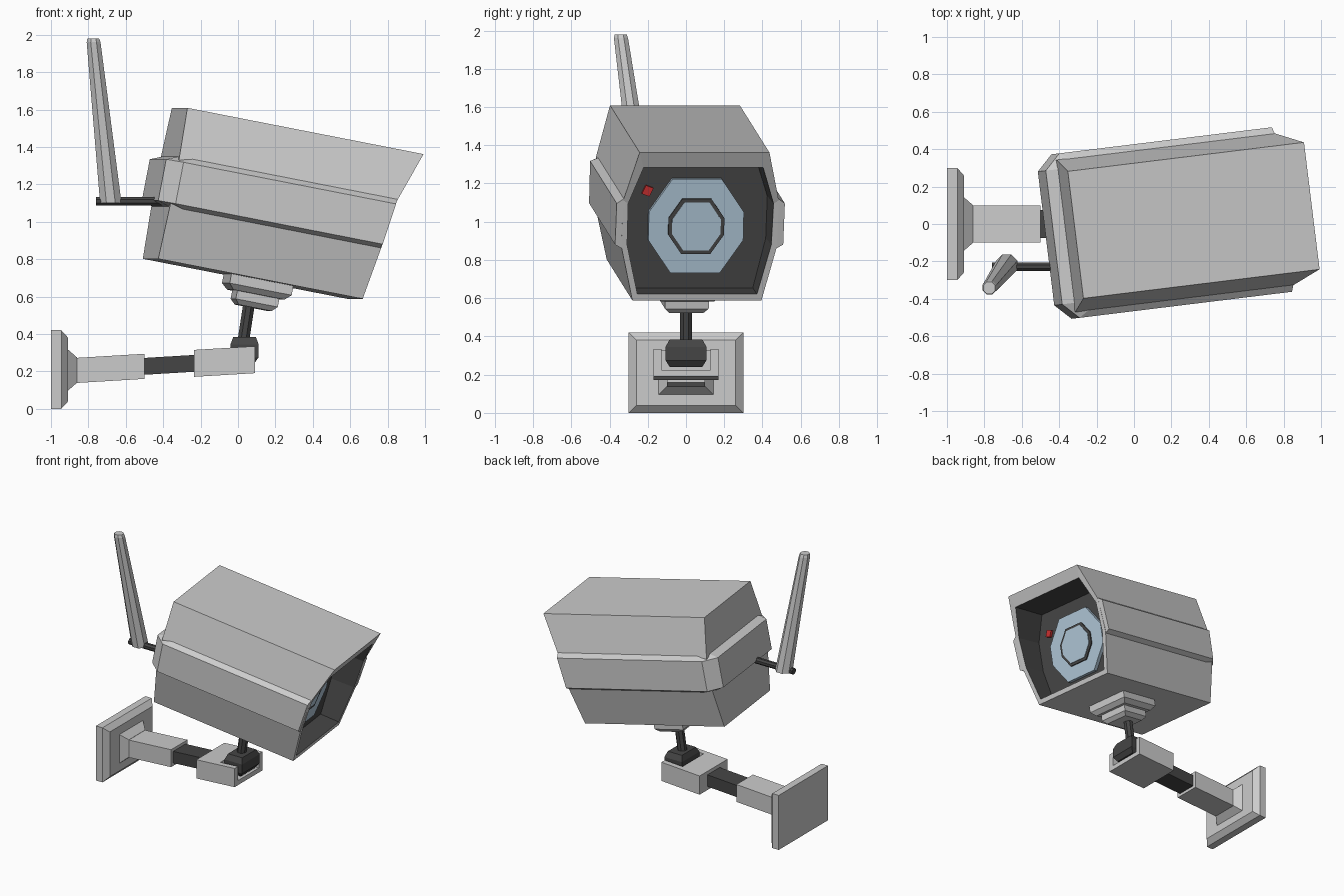
import bpy, bmesh
from math import sin, cos, pi, radians
from mathutils import Matrix, Vector

if "Cube" in bpy.data.objects:
    bpy.data.objects.remove(bpy.data.objects["Cube"])


def material(name, rgb):
    m = bpy.data.materials.new(name)
    m.diffuse_color = (*rgb, 1)
    m.use_nodes = True
    m.node_tree.nodes["Principled BSDF"].inputs["Base Color"].default_value = m.diffuse_color
    return m


GREY = material("grey_casing", (0.62, 0.62, 0.62))
DARK = material("dark_plastic", (0.06, 0.06, 0.06))
BLUE = material("lens_glass", (0.42, 0.55, 0.66))
RED = material("indicator_red", (0.6, 0.03, 0.03))

# camera head frame: local x forward, y sideways, z up
HEAD = (Matrix.Translation((0.16, 0, 1)) @ Matrix.Rotation(radians(7), 4, 'Z')
        @ Matrix.Rotation(radians(11), 4, 'Y'))
WORLD = Matrix.Identity(4)


def loft(name, loops, mats=(GREY,), bands=None, frame=WORLD):
    """Skin a row of equal-length loops, capped at both ends."""
    bm = bmesh.new()
    rows = [[bm.verts.new(frame @ Vector(p)) for p in loop] for loop in loops]
    n = len(rows[0])
    for i in range(len(rows) - 1):
        for j in range(n):
            k = (j + 1) % n
            f = bm.faces.new((rows[i][j], rows[i][k], rows[i + 1][k], rows[i + 1][j]))
            f.material_index = bands[i] if bands else 0
    bm.faces.new(rows[0][::-1])
    bm.faces.new(rows[-1]).material_index = bands[-1] if bands else 0
    bmesh.ops.recalc_face_normals(bm, faces=bm.faces)
    me = bpy.data.meshes.new(name)
    bm.to_mesh(me)
    bm.free()
    for m in mats:
        me.materials.append(m)
    ob = bpy.data.objects.new(name, me)
    bpy.context.collection.objects.link(ob)
    return ob


def rect_x(x, z, hy, hz):
    return [(x, -hy, z - hz), (x, hy, z - hz), (x, hy, z + hz), (x, -hy, z + hz)]


def rect_z(z, x, hx, hy):
    return [(x - hx, -hy, z), (x + hx, -hy, z), (x + hx, hy, z), (x - hx, hy, z)]


def ring(c, r, axis='z', n=8):
    pts = []
    for i in range(n):
        a = 2 * pi * (i + 0.5) / n
        p, q = r * cos(a), r * sin(a)
        d = (p, q, 0) if axis == 'z' else (0, p, q)
        pts.append(tuple(c[k] + d[k] for k in range(3)))
    return pts


def front(w):
    """Forward position of the slanted front edge at height w."""
    return 0.611 + (w - 0.231) * (0.369 if w > 0.231 else 0.132)


def section(half, u):
    """Mirror a half outline of (side, height) into a full loop."""
    full = half + [(-v, w) for v, w in reversed(half)]
    return [(u(w) if callable(u) else u, v, w) for v, w in full]


# housing with recessed dark front
outer = [(0.342, 0.507), (0.41, 0.231), (0.41, -0.02), (0.34, -0.315)]
inner = [(0.315, 0.42), (0.383, 0.215), (0.38, -0.01), (0.315, -0.28)]
panel = [(0.31, 0.415), (0.375, 0.215), (0.372, -0.01), (0.31, -0.275)]
loft("housing", [section(outer, -0.583), section(outer, front),
                 section(inner, front), section(panel, 0.40)],
     (GREY, DARK), [0, 0, 1, 1], HEAD)

# raised band around sides and back
stations = [(None, 0.443, None, 0.40), (-0.56, 0.443, -0.50, 0.40), (-0.645, 0.36, -0.57, 0.36)]
stations += [(a, -b, c, -d) for a, b, c, d in reversed(stations)]
band = []
for ou, ov, iu, iv in stations:
    sec = [(iu, iv, 0.247), (ou, ov, 0.215), (ou, ov, -0.01), (iu, iv, -0.035)]
    band.append([(front(w) - 0.003 if u is None else u, v, w) for u, v, w in sec])
loft("side_band", band, frame=HEAD)


# lens stack
def octagon(u, r):
    half = [(0.52 * r, r), (r, 0.3 * r), (r, -0.3 * r), (0.52 * r, -r)]
    return [(x, v, w + 0.06) for x, v, w in section(half, u)]


for name, u0, u1, r, m in (("lens", 0.39, 0.43, 0.25, BLUE),
                           ("lens_ring", 0.42, 0.44, 0.147, DARK),
                           ("lens_center", 0.43, 0.445, 0.128, BLUE)):
    loft(name, [octagon(u0, r), octagon(u1, r)], (m,), frame=HEAD)

# indicator light
loft("indicator_light", [[(u, v - 0.258, w + 0.245) for v, w in
                          ((-0.03, -0.015), (0.01, -0.03), (0.03, 0.015), (-0.01, 0.03))]
                         for u in (0.39, 0.42)], (RED,), frame=HEAD)

# stepped mount under housing
for name, steps in (("mount_upper", ((-0.30, 0.17), (-0.365, 0.17), (-0.395, 0.14))),
                    ("mount_lower", ((-0.39, 0.115), (-0.44, 0.115), (-0.467, 0.09)))):
    loft(name, [rect_z(w, 0.01, r, r) for w, r in steps], frame=HEAD)

# post and swivel joint
loft("post", [ring((0.025, 0, 0.34), 0.034), ring((0.062, 0, 0.58), 0.034)], (DARK,))
loft("swivel_joint", [rect_z(0.24, 0.035, 0.05, 0.085), rect_z(0.275, 0.035, 0.075, 0.107),
                      rect_z(0.345, 0.035, 0.075, 0.107), rect_z(0.385, 0.035, 0.06, 0.085)],
     (DARK,))


# wall arm, rising slightly toward the camera
def arm_z(x):
    return 0.257 + 0.06 * x


for name, x0, x1, hy, hz, m in (("arm", -0.87, -0.5, 0.1, 0.067, GREY),
                                ("arm_rod", -0.52, -0.22, 0.075, 0.045, DARK),
                                ("fork_block", -0.235, -0.06, 0.17, 0.072, GREY)):
    loft(name, [rect_x(x, arm_z(x), hy, hz) for x in (x0, x1)], (m,))

# open fork holding the joint
fork = []
for x in (-0.06, 0.09):
    z = arm_z(x)
    half = [(0.128, -0.037), (0.128, 0.072), (0.17, 0.072), (0.17, -0.072)]
    fork.append([(x, v, z + w) for _, v, w in section(half, 0)])
loft("fork", fork)

# wall plate and flared collar
loft("wall_plate", [rect_x(-1.0, 0.21, 0.3, 0.21), rect_x(-0.945, 0.21, 0.3, 0.21),
                    rect_x(-0.91, 0.21, 0.26, 0.172)])
loft("collar", [rect_x(-0.915, 0.207, 0.148, 0.115), rect_x(-0.86, 0.207, 0.1, 0.067)])

# antenna and its rod
loft("antenna_rod", [ring((x, -0.228, 1.11), 0.024, 'x') for x in (-0.76, -0.40)], (DARK,))
loft("antenna", [ring((-0.68, -0.22, 1.10), 0.062), ring((-0.772, -0.34, 1.96), 0.04),
                 ring((-0.774, -0.342, 1.98), 0.034)])
